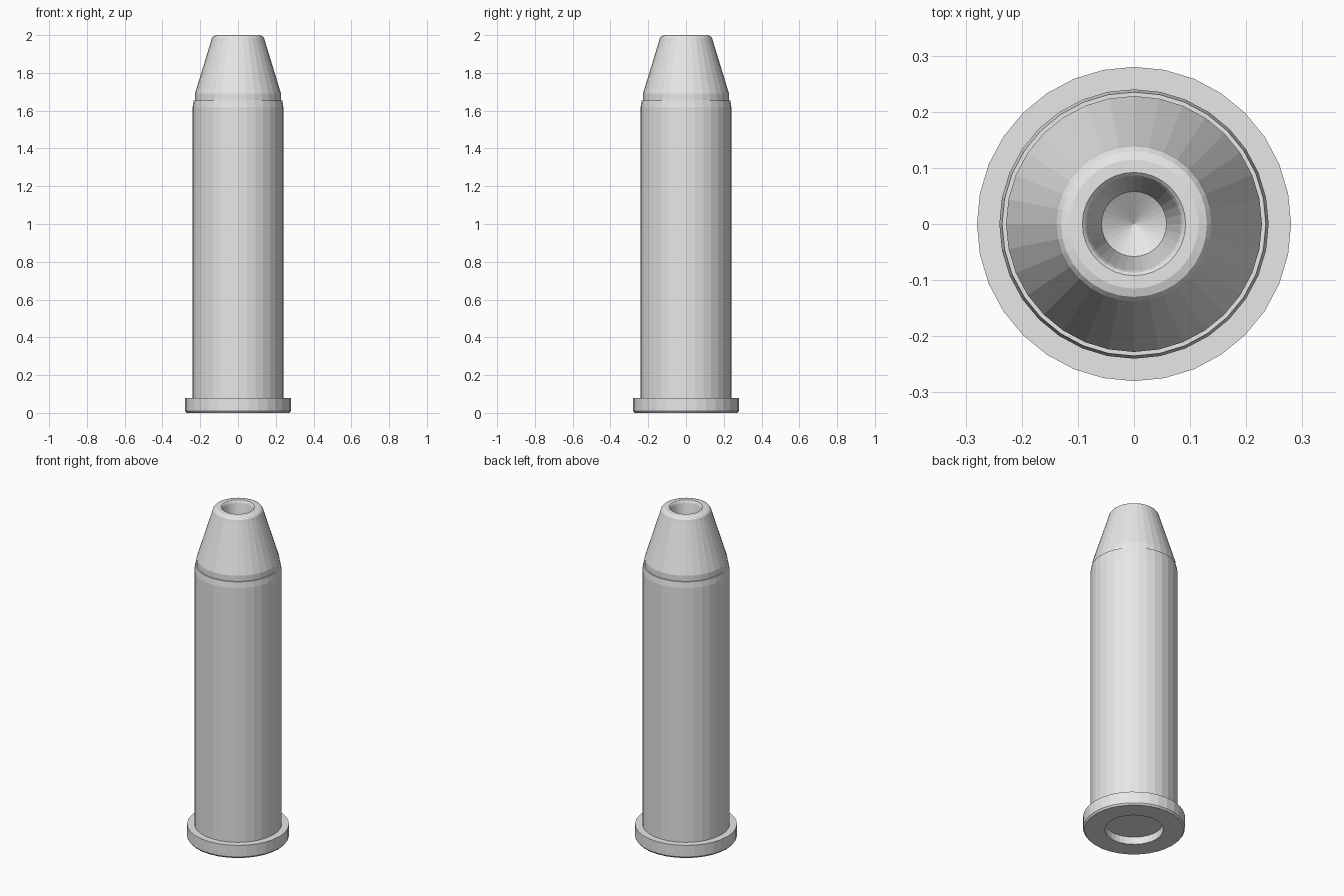
import bpy, bmesh
from math import cos, sin, tau

SIDES = 32

cube = bpy.data.objects.get("Cube")
if cube:
    bpy.data.objects.remove(cube, do_unlink=True)

# Single plain grey for every part
grey = bpy.data.materials.new("plain_grey")
grey.use_nodes = True
colour = (0.8, 0.8, 0.8, 1)
grey.diffuse_color = colour
grey.node_tree.nodes["Principled BSDF"].inputs["Base Color"].default_value = colour


def lathe(name, profile):
    """Turn a (radius, height) profile around z; radius 0 makes a pole."""
    bm = bmesh.new()
    rings = []
    for r, z in profile:
        if r == 0:
            rings.append([bm.verts.new((0, 0, z))] * SIDES)
        else:
            rings.append([bm.verts.new((r * cos(tau * i / SIDES), r * sin(tau * i / SIDES), z))
                          for i in range(SIDES)])
    for low, high in zip(rings, rings[1:]):
        for i in range(SIDES):
            j = (i + 1) % SIDES
            corners = list(dict.fromkeys((low[i], low[j], high[j], high[i])))
            bm.faces.new(corners)
    bmesh.ops.recalc_face_normals(bm, faces=bm.faces)
    mesh = bpy.data.meshes.new(name)
    bm.to_mesh(mesh)
    bm.free()
    mesh.materials.append(grey)
    obj = bpy.data.objects.new(name, mesh)
    bpy.context.collection.objects.link(obj)
    return obj


# Base recess, flanged rim, straight wall and chamfered mouth
lathe("case", [(0, 0.045), (0.16, 0.045), (0.16, 0), (0.272, 0), (0.28, 0.01),
               (0.28, 0.08), (0.24, 0.08), (0.24, 1.62), (0.235, 1.655),
               (0.22, 1.655), (0, 1.655)])

# Tapered tip with rounded lip and a conical-floored cavity
lathe("tip", [(0, 1.6), (0.228, 1.6), (0.228, 1.69), (0.142, 1.97), (0.138, 1.985),
              (0.13, 1.995), (0.115, 2.0), (0.092, 2.0), (0.087, 1.995),
              (0.083, 1.985), (0.058, 1.83), (0, 1.79)])
